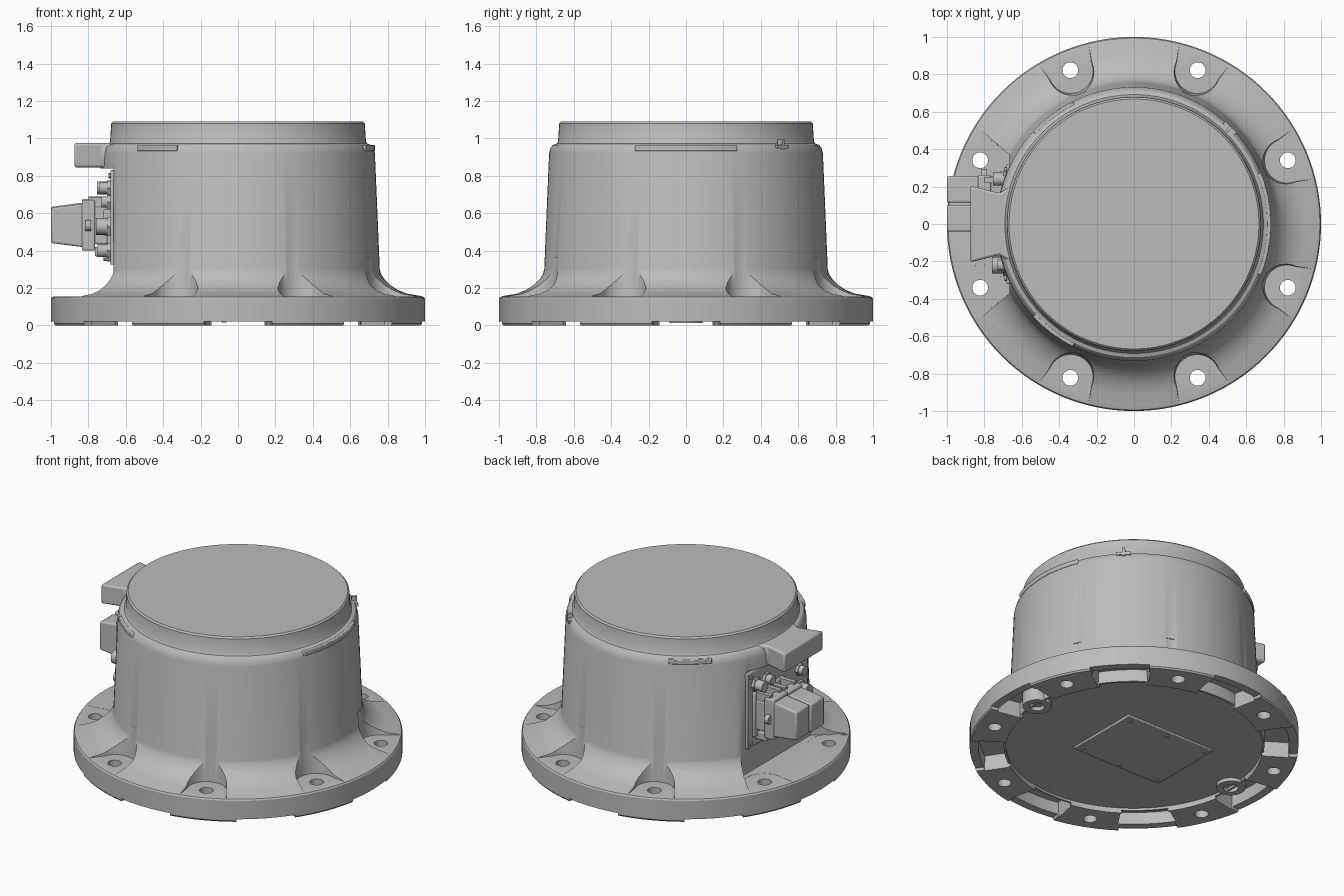
import bpy, bmesh, math
from mathutils import Matrix, Vector

if "Cube" in bpy.data.objects:
    bpy.data.objects.remove(bpy.data.objects["Cube"])

grey = bpy.data.materials.new("cast_grey")
grey.use_nodes = True
grey.diffuse_color = (0.5, 0.5, 0.5, 1)
grey.node_tree.nodes["Principled BSDF"].inputs["Base Color"].default_value = (0.5, 0.5, 0.5, 1)


def finish(name, bm, bevel=0):
    bmesh.ops.recalc_face_normals(bm, faces=bm.faces)
    me = bpy.data.meshes.new(name)
    bm.to_mesh(me)
    bm.free()
    me.materials.append(grey)
    ob = bpy.data.objects.new(name, me)
    bpy.context.collection.objects.link(ob)
    if bevel:
        mod = ob.modifiers.new("soft_edges", 'BEVEL')
        mod.width, mod.segments = bevel, 2
    return ob


def smooth(ob, angle=30):
    bpy.ops.object.select_all(action='DESELECT')
    ob.select_set(True)
    bpy.context.view_layer.objects.active = ob
    bpy.ops.object.shade_smooth_by_angle(angle=math.radians(angle))


def prism(bm, pts, z0, z1, grow=1.0, turn=0):
    """Extrude an outline upward; grow widens the top for draft."""
    mid = sum((Vector(p) for p in pts), Vector((0, 0))) / len(pts)
    rot = Matrix.Rotation(turn, 3, 'Z')
    low = [bm.verts.new(rot @ Vector((*p, z0))) for p in pts]
    high = [bm.verts.new(rot @ Vector((*(mid + (Vector(p) - mid) * grow), z1))) for p in pts]
    bm.faces.new(low[::-1])
    bm.faces.new(high)
    for i in range(len(pts)):
        j = (i + 1) % len(pts)
        bm.faces.new((low[i], low[j], high[j], high[i]))


def arc(r, a0, a1, n=16, cx=0):
    return [(cx + r * math.cos(math.radians(a0 + (a1 - a0) * i / n)),
             r * math.sin(math.radians(a0 + (a1 - a0) * i / n))) for i in range(n + 1)]


def sector(bm, r0, r1, a0, a1, z0, z1, grow=1.0):
    prism(bm, arc(r1, a0, a1) + arc(r0, a1, a0), z0, z1, grow)


def disc(bm, x, y, r, z0, z1, n=32):
    prism(bm, [(x + px, y + py) for px, py in arc(r, 0, 360, n)[:-1]], z0, z1)


def box(bm, x0, x1, y0, y1, z0, z1):
    prism(bm, [(x0, y0), (x1, y0), (x1, y1), (x0, y1)], z0, z1)


def rod(bm, x0, x1, y, z, r, n=20):
    """Cylinder lying along x."""
    m = Matrix.Translation(((x0 + x1) / 2, y, z)) @ Matrix.Rotation(math.pi / 2, 4, 'Y')
    bmesh.ops.create_cone(bm, cap_ends=True, segments=n, radius1=r, radius2=r,
                          depth=x1 - x0, matrix=m)


def carve(target, bm):
    cutter = finish("cutter", bm)
    cutter.hide_render = True
    mod = target.modifiers.new("carve", 'BOOLEAN')
    mod.operation, mod.solver, mod.object = 'DIFFERENCE', 'EXACT', cutter
    bpy.context.view_layer.objects.active = target
    bpy.ops.object.modifier_apply(modifier="carve")
    bpy.data.objects.remove(cutter)


# Turned housing with flared mounting flange
profile = [(0, 1.09), (.668, 1.09), (.678, 1.08), (.684, .985), (.692, .972), (.712, .965),
           (.724, .95), (.732, .92), (.758, .3), (.765, .275), (.785, .245), (.815, .215),
           (.855, .19), (.905, .17), (.975, .158), (.994, .152), (1, .143), (1, .01),
           (.993, 0), (0, 0)]
bm = bmesh.new()
ring = [bm.verts.new((r, 0, z)) for r, z in profile]
edges = [bm.edges.new(pair) for pair in zip(ring, ring[1:])]
bmesh.ops.spin(bm, geom=ring + edges, cent=(0, 0, 0), axis=(0, 0, 1),
               angle=math.tau, steps=128, use_duplicate=False)
bmesh.ops.remove_doubles(bm, verts=bm.verts, dist=1e-4)
housing = finish("flanged_housing", bm)

# Flat recess on the connector side
bm = bmesh.new()
prism(bm, [(-.665, -.37), (-.665, .37), (-1.1, .74), (-1.1, -.74)], .155, .84)
carve(housing, bm)

foot_angles = [22.5 + 45 * i for i in range(8)]
# U-shaped bolt seats, then bolt holes
seats, holes = bmesh.new(), bmesh.new()
for a in foot_angles:
    outline = arc(.12, 90, 270, 16, .885) + [(1.08, -.17), (1.08, .17)]
    prism(seats, outline, .154, .36, 1.2, math.radians(a))
    t = math.radians(a)
    disc(holes, .89 * math.cos(t), .89 * math.sin(t), .042, -.1, .3)
carve(housing, seats)
carve(housing, holes)

# Underside: sunk floor, gaps between feet, deeper pockets
bm = bmesh.new()
disc(bm, 0, 0, .78, -.1, .035, 96)
carve(housing, bm)
gaps, pockets = bmesh.new(), bmesh.new()
for a in foot_angles:
    sector(gaps, .77, 1.1, a + 12, a + 33, -.1, .02)
    sector(pockets, .79, .95, a + 11, a + 34, -.1, .1, .93)
carve(housing, gaps)
carve(housing, pockets)
smooth(housing)

# Dowel bosses under the flange
for name, x in (("left_dowel_boss", .77), ("right_dowel_boss", -.77)):
    bm = bmesh.new()
    disc(bm, x, 0, .088, .012, .12)
    boss = finish(name, bm)
    bm = bmesh.new()
    disc(bm, x, 0, .045, -.1, .09)
    carve(boss, bm)
    smooth(boss)

# Underside access cover with screws
bm = bmesh.new()
box(bm, -.41, .26, -.26, .26, .022, .04)
smooth(finish("access_cover", bm, .005))
bm = bmesh.new()
for x in (-.37, -.075, .22):
    for y in (-.22, .22):
        disc(bm, x, y, .014, .015, .03, 12)
smooth(finish("access_cover_screws", bm))

# Shoulder tabs around the rim
bm = bmesh.new()
for mid, half in ((0, 22), (127, 10.5), (233, 10.5)):
    sector(bm, .68, .733, mid - half, mid + half, .932, .964)
smooth(finish("shoulder_tabs", bm, .005))

# Index marker on the shoulder
bm = bmesh.new()
prism(bm, arc(.045, 90, 270, 10, .735), .945, .965, 1, math.pi / 4)
prism(bm, [(.70, -.008), (.735, -.008), (.735, .008), (.70, .008)], .94, .995, 1, math.pi / 4)
smooth(finish("index_marker", bm))

# Overhanging cover above the connectors
bm = bmesh.new()
prism(bm, [(-.6, -.2), (-.68, -.19), (-.72, -.165), (-.875, -.205),
           (-.875, .205), (-.72, .165), (-.68, .19), (-.6, .2)], .845, .975)
smooth(finish("overhang_cover", bm, .012))

# Connector panel and screws
bm = bmesh.new()
box(bm, -.682, -.655, -.32, .32, .325, .83)
smooth(finish("connector_panel", bm, .006))
bm = bmesh.new()
for y in (-.29, 0, .29):
    for z in (.355, .8):
        rod(bm, -.692, -.67, y, z, .014, 12)
smooth(finish("panel_screws", bm))

# Two cable plugs with stepped, tapered hoods
for name, y, z in (("rear_plug", .185, .54), ("front_plug", .03, .535)):
    bm = bmesh.new()
    for x0, x1, hy, hz in ((-.70, -.66, .085, .15), (-.77, -.69, .07, .10), (-.835, -.765, .078, .135)):
        box(bm, x0, x1, y - hy, y + hy, z - hz, z + hz)
    smooth(finish(name + "_socket", bm, .008))
    bm = bmesh.new()
    m = Matrix.Translation((-.91, y, z)) @ Matrix.Diagonal((.18, .142, .235, 1))
    verts = bmesh.ops.create_cube(bm, size=1, matrix=m)["verts"]
    for v in verts:
        if v.co.x < -.95:
            v.co.z = z + (v.co.z - z) * .8
    smooth(finish(name + "_hood", bm, .01))
    bm = bmesh.new()
    rod(bm, -1.0, -.98, y, z, .045)
    smooth(finish(name + "_cable_gland", bm))
    bm = bmesh.new()
    for s in (-1, 1):
        rod(bm, -.815, -.785, y + s * .08, z, .03, 16)
        box(bm, -.8, -.69, y + s * .05 - .015, y + s * .05 + .015, z + .08, z + .15)
    smooth(finish(name + "_locking_levers", bm))

# Small round sockets and terminals on the panel
bm = bmesh.new()
for y, z, r, x in ((.24, .735, .035, -.755), (.13, .735, .03, -.74), (-.22, .53, .045, -.76),
                   (-.22, .4, .035, -.75), (-.22, .66, .03, -.73), (.1, .37, .025, -.72)):
    rod(bm, x, -.67, y, z, r)
    rod(bm, -.70, -.67, y, z, r * 1.3, 6)
smooth(finish("round_sockets", bm))
bm = bmesh.new()
box(bm, -.765, -.67, -.12, .24, .37, .42)
box(bm, -.72, -.67, -.14, -.07, .48, .62)
smooth(finish("terminal_blocks", bm, .006))
